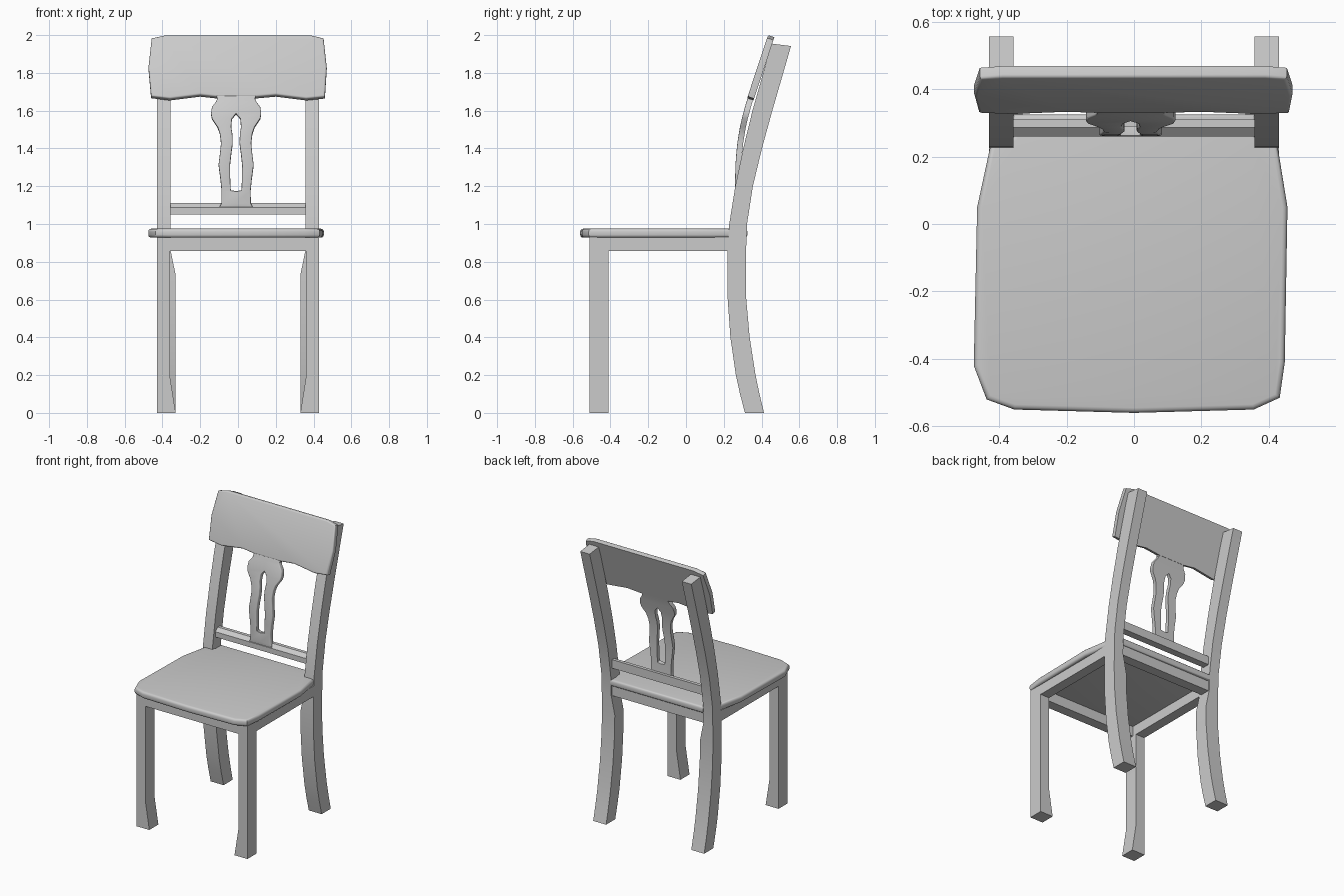
import bpy, bmesh
from mathutils import Vector

if "Cube" in bpy.data.objects:
    bpy.data.objects.remove(bpy.data.objects["Cube"])


def finish(name, bm, mirror=False, smooth=True):
    bmesh.ops.recalc_face_normals(bm, faces=bm.faces)
    me = bpy.data.meshes.new(name)
    bm.to_mesh(me)
    bm.free()
    ob = bpy.data.objects.new(name, me)
    bpy.context.collection.objects.link(ob)
    if smooth:
        bpy.ops.object.select_all(action='DESELECT')
        ob.select_set(True)
        bpy.context.view_layer.objects.active = ob
        bpy.ops.object.shade_smooth_by_angle(angle=0.6)
    if mirror:
        ob.modifiers.new("Mirror", 'MIRROR').use_mirror_merge = False
    return ob


def loft(name, rows, mirror=False):
    """Stack of rectangles: (z, x0, x1, y0, y1[, z at back])."""
    bm = bmesh.new()
    rings = []
    for z, x0, x1, y0, y1, *zb in rows:
        b = zb[0] if zb else z
        rings.append([bm.verts.new(p) for p in
                      ((x0, y0, z), (x1, y0, z), (x1, y1, b), (x0, y1, b))])
    for a, c in zip(rings, rings[1:]):
        for i in range(4):
            j = (i + 1) % 4
            bm.faces.new((a[i], a[j], c[j], c[i]))
    bm.faces.new(rings[0])
    bm.faces.new(rings[-1])
    return finish(name, bm, mirror)


def slab(name, polys, offset, bevel=0.0, both=False):
    """Thicken a sheet of polygons along an offset, rounding its rim."""
    bm = bmesh.new()
    for poly in polys:
        bm.faces.new([bm.verts.new(p) for p in poly])
    bmesh.ops.remove_doubles(bm, verts=bm.verts, dist=1e-4)
    rim = [e for e in bm.edges if e.is_boundary]
    front = list(bm.faces)
    back = {v: bm.verts.new(v.co + Vector(offset)) for v in list(bm.verts)}
    for f in front:
        bm.faces.new([back[v] for v in reversed(f.verts)])
    for e in rim:
        a, b = e.verts
        bm.faces.new((a, b, back[b], back[a]))
    if both:
        rim += [bm.edges.get([back[v] for v in e.verts]) for e in rim]
    bmesh.ops.recalc_face_normals(bm, faces=bm.faces)
    if bevel:
        bmesh.ops.bevel(bm, geom=rim, offset=bevel, segments=3, profile=0.5,
                        affect='EDGES', clamp_overlap=True)
    return finish(name, bm)


# Seat with softly rounded edge
seat = [(-.36, .325), (-.36, .26), (-.425, .235), (-.465, .05), (-.475, -.42),
        (-.437, -.52), (-.355, -.55), (0, -.56), (.355, -.55), (.432, -.515),
        (.447, -.41), (.455, .05), (.425, .235), (.36, .26), (.36, .325)]
slab("seat", [[(x, y, .975) for x, y in seat]], (0, 0, -.047), .015, True)

# Front legs, flaring inward at the foot
loft("front_leg", [(0, .33, .43, -.51, -.41), (.19, .36, .43, -.51, -.41),
                   (.93, .36, .43, -.51, -.41)], True)

# Rear legs that run up into the curved back posts
loft("rear_leg", [(0, .33, .43, .312, .413), (.1, .33, .43, .286, .389),
                  (.2, .33, .43, .264, .368), (.4, .33, .43, .235, .337),
                  (.6, .33, .43, .221, .319), (.73, .33, .43, .219, .317),
                  (.86, .357, .43, .22, .318), (1.0, .357, .43, .229, .323),
                  (1.2, .357, .43, .261, .354), (1.4, .357, .43, .303, .402),
                  (1.6, .357, .43, .352, .457),
                  (1.955, .357, .43, .453, .556, 1.942)], True)

# Aprons under the seat
for name, x0, x1, y0, y1, mirrored in (
        ("front_apron", -.36, .36, -.51, -.44, False),
        ("back_apron", -.36, .36, .24, .31, False),
        ("side_apron", .36, .43, -.41, .23, True)):
    loft(name, [(.858, x0, x1, y0, y1), (.932, x0, x1, y0, y1)], mirrored)

# Lower back rail with chamfered front top
rail = [(.26, 1.05), (.26, 1.087), (.286, 1.11), (.31, 1.11), (.31, 1.05)]
slab("back_rail", [[(-.36, y, z) for y, z in rail]], (.72, 0, 0))

# Pierced splat: height, half width, half opening, front y
rows = [(1.085, .092, 0, .262), (1.11, .078, 0, .261), (1.175, .077, 0, .26),
        (1.18, .077, .028, .26), (1.24, .083, .031, .26),
        (1.315, .093, .032, .262), (1.37, .086, .026, .266),
        (1.43, .08, .018, .272), (1.48, .086, .02, .28),
        (1.515, .098, .026, .286), (1.56, .128, .022, .296),
        (1.585, .133, 0, .303), (1.62, .128, 0, .312),
        (1.65, .106, 0, .321), (1.665, .1, 0, .326), (1.70, .115, 0, .337)]
polys = []
for s in (-1, 1):
    for (z, o, i, y), (z2, o2, i2, y2) in zip(rows, rows[1:]):
        q = [(s * i - .01, y, z), (s * o - .01, y, z),
             (s * o2 - .01, y2, z2), (s * i2 - .01, y2, z2)]
        polys.append(q[::s])
slab("back_splat", polys, (0, .03, -.006), .006)

# Top panel leaning back in front of the posts
panel = [(-.46, 1.677), (-.36, 1.665), (-.2, 1.685), (-.11, 1.675),
         (.09, 1.675), (.2, 1.685), (.36, 1.665), (.46, 1.675), (.47, 1.83),
         (.453, 1.985), (.39, 2.0), (-.39, 2.0), (-.457, 1.985), (-.474, 1.83)]
slab("top_panel", [[(x, .325 + (z - 1.67) * .33, z) for x, z in panel]],
     (0, .034, -.011), .01)
